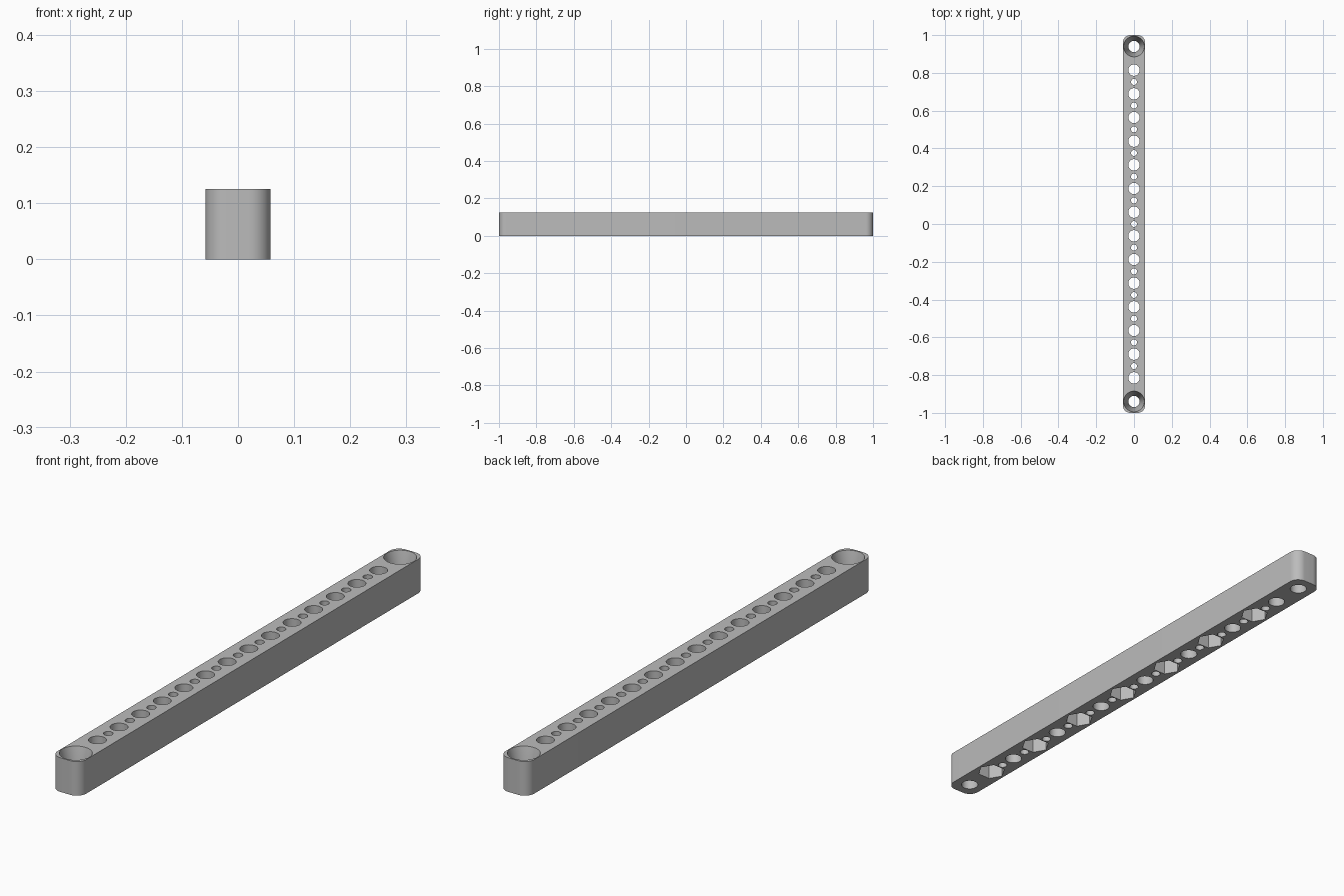
import bpy, bmesh, math

if "Cube" in bpy.data.objects:
    bpy.data.objects.remove(bpy.data.objects["Cube"], do_unlink=True)

HALF_W, HALF_L, HEIGHT = 0.058, 1.0, 0.125
CORNER = 0.038
PITCH = 0.1253
HOLE_R, PIN_R, NUT_R, SINK_R = 0.03, 0.016, 0.05, 0.055
NUT_DEPTH = 0.07
END_Y = 7.5 * PITCH
OVER = 0.02

grey = bpy.data.materials.new("plain grey")
grey.use_nodes = True
colour = (0.5, 0.5, 0.5, 1)
grey.diffuse_color = colour
grey.node_tree.nodes["Principled BSDF"].inputs["Base Color"].default_value = colour


def make_object(name, bm):
    bmesh.ops.recalc_face_normals(bm, faces=bm.faces)
    mesh = bpy.data.meshes.new(name)
    bm.to_mesh(mesh)
    bm.free()
    mesh.materials.append(grey)
    obj = bpy.data.objects.new(name, mesh)
    bpy.context.collection.objects.link(obj)
    return obj


def add_turned(bm, y, profile, sides):
    """Closed turned solid from (radius, z) pairs, first vertex towards +x."""
    rings = []
    for r, z in profile:
        angles = [2 * math.pi * i / sides for i in range(sides)]
        rings.append([bm.verts.new((r * math.cos(a), y + r * math.sin(a), z)) for a in angles])
    for low, high in zip(rings, rings[1:]):
        for i in range(sides):
            j = (i + 1) % sides
            bm.faces.new((low[i], low[j], high[j], high[i]))
    bm.faces.new(rings[0][::-1])
    bm.faces.new(rings[-1])


# Bar with rounded vertical corners
bm = bmesh.new()
outline = []
steps = 12
for quarter, (sx, sy) in enumerate([(1, 1), (-1, 1), (-1, -1), (1, -1)]):
    for i in range(steps + 1):
        a = (quarter + i / steps) * math.pi / 2
        x = sx * (HALF_W - CORNER) + CORNER * math.cos(a)
        y = sy * (HALF_L - CORNER) + CORNER * math.sin(a)
        outline.append(bm.verts.new((x, y, 0)))
base = bm.faces.new(outline)
top = bmesh.ops.extrude_face_region(bm, geom=[base])
moved = [v for v in top["geom"] if isinstance(v, bmesh.types.BMVert)]
bmesh.ops.translate(bm, verts=moved, vec=(0, 0, HEIGHT))
bar = make_object("perforated_bar", bm)

# Through holes, small pin holes and tapered end holes
bm = bmesh.new()
for i in range(14):
    y = (i - 6.5) * PITCH
    add_turned(bm, y, [(HOLE_R, -OVER), (HOLE_R, HEIGHT + OVER)], 40)
    if i < 13:
        add_turned(bm, y + PITCH / 2, [(PIN_R, -OVER), (PIN_R, HEIGHT + OVER)], 28)
for y in (-END_Y, END_Y):
    add_turned(bm, y, [(HOLE_R, -OVER), (HOLE_R, 0.02), (SINK_R, HEIGHT),
                       (SINK_R, HEIGHT + OVER)], 56)
hole_cutter = make_object("hole_cutter", bm)

# Hexagonal nut pockets under every second hole
bm = bmesh.new()
for i in range(0, 14, 2):
    add_turned(bm, (i - 6.5) * PITCH, [(NUT_R, -OVER), (NUT_R, NUT_DEPTH)], 6)
nut_cutter = make_object("nut_pocket_cutter", bm)

# Cut the bar, then drop the cutters
bpy.ops.object.select_all(action="DESELECT")
bpy.context.view_layer.objects.active = bar
bar.select_set(True)
for cutter in (hole_cutter, nut_cutter):
    cutter.hide_render = True
    mod = bar.modifiers.new(cutter.name, "BOOLEAN")
    mod.operation = "DIFFERENCE"
    mod.solver = "EXACT"
    mod.object = cutter
    bpy.ops.object.modifier_apply(modifier=mod.name)
    bpy.data.objects.remove(cutter, do_unlink=True)

bpy.ops.object.shade_smooth_by_angle(angle=math.radians(30))
